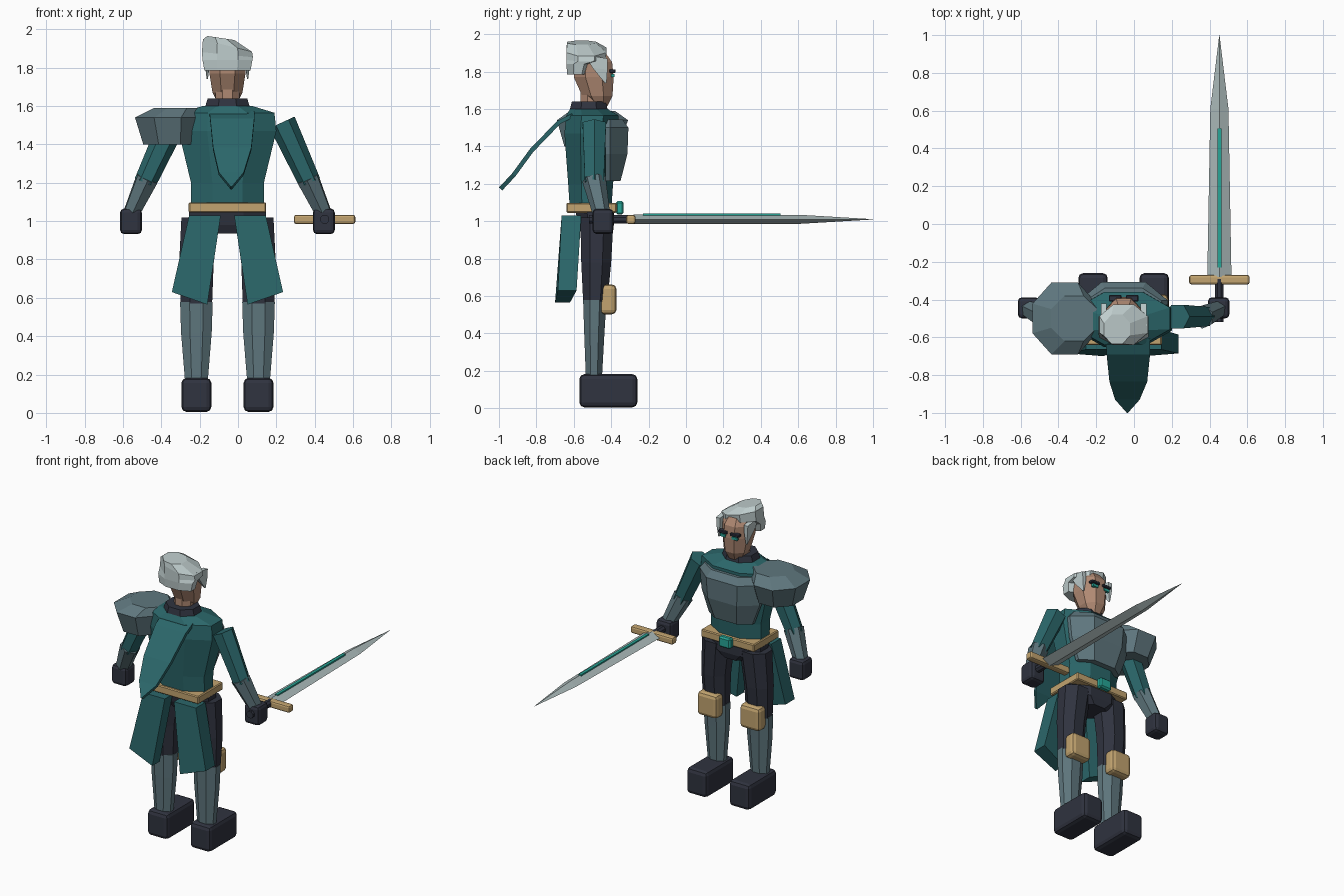
import bpy, bmesh, math
from mathutils import Vector

if "Cube" in bpy.data.objects:
    bpy.data.objects.remove(bpy.data.objects["Cube"])

CX = -0.055  # body centre line

def material(name, rgb):
    m = bpy.data.materials.new(name)
    m.diffuse_color = (*rgb, 1)
    m.use_nodes = True
    m.node_tree.nodes["Principled BSDF"].inputs["Base Color"].default_value = m.diffuse_color
    return m

TEAL = material("teal_cloth", (0.024, 0.135, 0.145))
STEEL = material("grey_steel", (0.115, 0.185, 0.21))
DARK = material("dark_leather", (0.029, 0.033, 0.05))
GOLD = material("gold", (0.54, 0.37, 0.16))
BLADE = material("pale_blade", (0.40, 0.48, 0.48))
HAIR = material("silver_hair", (0.52, 0.61, 0.61))
SKIN = material("skin", (0.43, 0.25, 0.17))
GLOW = material("bright_teal", (0.02, 0.38, 0.31))

def finish(name, bm, mat):
    bmesh.ops.remove_doubles(bm, verts=bm.verts, dist=0.0005)
    bmesh.ops.recalc_face_normals(bm, faces=bm.faces)
    me = bpy.data.meshes.new(name)
    bm.to_mesh(me)
    bm.free()
    me.materials.append(mat)
    ob = bpy.data.objects.new(name, me)
    bpy.context.collection.objects.link(ob)
    return ob

def loft(name, rings, mat):
    """Skin a closed solid through rings of equal point count."""
    bm = bmesh.new()
    vs = [[bm.verts.new(p) for p in r] for r in rings]
    n = len(vs[0])
    for a, b in zip(vs, vs[1:]):
        for i in range(n):
            j = (i + 1) % n
            bm.faces.new((a[i], a[j], b[j], b[i]))
    bm.faces.new(vs[0])
    bm.faces.new(vs[-1])
    return finish(name, bm, mat)

def ring(z, rx, y0, y1, cx=CX, n=8, tilt=0.0):
    """Horizontal polygon, half width rx, reaching from y0 to y1."""
    k = 1 / math.cos(math.pi / n)
    pts = []
    for i in range(n):
        a = (i + 0.5) * 2 * math.pi / n
        dx = rx * k * math.cos(a)
        pts.append((cx + dx, (y0 + y1) / 2 + (y1 - y0) / 2 * k * math.sin(a), z - tilt * dx))
    return pts

def limb(name, p0, p1, r0, r1, mat, n=6):
    p0, p1 = Vector(p0), Vector(p1)
    q = (p1 - p0).to_track_quat('Z', 'Y')
    def circle(p, r):
        return [p + q @ Vector((r * math.cos(t), r * math.sin(t), 0))
                for t in [(i + 0.5) * 2 * math.pi / n for i in range(n)]]
    return loft(name, [circle(p0, r0), circle(p1, r1)], mat)

def box(name, lo, hi, mat, bevel=0.0, seg=2):
    bm = bmesh.new()
    bmesh.ops.create_cube(bm, size=1)
    for v in bm.verts:
        v.co = [(l + h) / 2 + c * (h - l) for l, h, c in zip(lo, hi, v.co)]
    if bevel:
        bmesh.ops.bevel(bm, geom=bm.edges[:], offset=bevel, segments=seg, profile=0.5, affect='EDGES')
    return finish(name, bm, mat)

# Torso, pelvis, collar, belt
loft("tunic", [ring(1.05, .19, -.62, -.40), ring(1.2, .19, -.63, -.39), ring(1.47, .255, -.65, -.36),
               ring(1.565, .245, -.64, -.36), ring(1.60, .13, -.62, -.42)], TEAL)
loft("pelvis", [ring(.935, .10, -.56, -.40), ring(.98, .20, -.58, -.385), ring(1.06, .20, -.59, -.385)], DARK)
loft("collar", [ring(1.565, .118, -.62, -.42), ring(1.60, .115, -.62, -.42), ring(1.64, .103, -.61, -.43)], DARK)
box("belt", (CX - .202, -.64, 1.045), (CX + .202, -.37, 1.098), GOLD, .006, 1)
box("buckle", (CX - .045, -.375, 1.035), (CX + .045, -.333, 1.107), GLOW, .01, 1)

# Breastplate: faceted front shell
def plate(z, w, yf):
    return [(CX - w, -.43, z), (CX - w, -.405, z), (CX - w * .5, yf, z),
            (CX + w * .5, yf, z), (CX + w, -.405, z), (CX + w, -.43, z)]
loft("breastplate", [plate(1.215, .165, -.35), plate(1.36, .22, -.313),
                     plate(1.50, .235, -.308), plate(1.545, .20, -.34)], STEEL)

# Short flying cape
cape = [(-.15, .085, -.61, 1.575), (-.145, .085, -.69, 1.535), (-.13, .07, -.835, 1.385),
        (-.10, .03, -.93, 1.255), (-.038, -.032, -1.0, 1.18)]
loft("cape", [[(a, y, z), (b, y, z), (b, y + .018, z - .015), (a, y + .018, z - .015)]
              for a, b, y, z in cape], TEAL)

# Head and neck
limb("neck", (CX, -.50, 1.58), (CX, -.50, 1.69), .068, .068, SKIN, 8)
loft("head", [ring(1.615, .05, -.50, -.42), ring(1.67, .078, -.555, -.393), ring(1.77, .094, -.60, -.387),
              ring(1.85, .095, -.60, -.395), ring(1.90, .07, -.58, -.43)], SKIN)
loft("hair", [ring(1.785, .12, -.635, -.525), ring(1.84, .13, -.64, -.505), ring(1.868, .133, -.64, -.43, tilt=.1),
              ring(1.915, .128, -.64, -.425, tilt=.25), ring(1.955, .07, -.635, -.48, CX - .035, tilt=.15)], HAIR)
for s in (-1, 1):
    x = CX + s * .105
    # Temple lock, eye and brow
    loft("temple_lock", [[(x - .015, -.54, 1.89), (x + .015, -.54, 1.89), (x + .015, -.42, 1.87), (x - .015, -.42, 1.87)],
                         [(x - .012, -.50, 1.82), (x + .012, -.50, 1.82), (x + .012, -.42, 1.81), (x - .012, -.42, 1.81)],
                         [(x - .003, -.435, 1.74), (x + .003, -.435, 1.74), (x + .003, -.425, 1.74), (x - .003, -.425, 1.74)]], HAIR)
    e = CX + s * .045
    box("brow", (e - .033, -.41, 1.793), (e + .033, -.376, 1.812), DARK, .004, 1)
    box("eye", (e - .02, -.40, 1.770), (e + .02, -.381, 1.788), GLOW)

# Limbs, mirrored about the centre line
for s in (-1, 1):
    def P(dx, y, z):
        return (CX + s * dx, y, z)
    def mbox(name, dx, hx, ys, zs, mat, bevel):
        c = CX + s * dx
        return box(name, (c - hx, ys[0], zs[0]), (c + hx, ys[1], zs[1]), mat, bevel)
    limb("upper_arm", P(.285, -.49, 1.515), P(.43, -.49, 1.20), .072, .058, TEAL)
    limb("forearm_guard", P(.418, -.492, 1.225), P(.502, -.452, 1.04), .064, .046, STEEL)
    mbox("fist", .503, .057, (-.50, -.388), (.932, 1.066), DARK, .022)
    c = CX + s * .162
    loft("thigh", [ring(.57, .082, -.55, -.42, c), ring(.78, .09, -.56, -.40, c),
                   ring(1.02, .10, -.565, -.387, CX + s * .14)], DARK)
    loft("greave", [ring(.15, .058, -.535, -.45, c), ring(.42, .08, -.545, -.435, c),
                    ring(.578, .085, -.55, -.425, c)], STEEL)
    mbox("knee_pad", .162, .075, (-.46, -.372), (.502, .662), GOLD, .024)
    mbox("boot", .162, .078, (-.57, -.26), (.005, .182), DARK, .026)
    # Coat tail hanging behind the hip
    loft("coat_tail", [[P(.20, -.665, 1.03), P(.035, -.665, 1.03), P(.035, -.58, 1.03), P(.20, -.56, 1.03)],
                       [P(.29, -.685, .63), P(.105, -.70, .565), P(.105, -.62, .565), P(.29, -.585, .63)]], TEAL)

# Single shoulder guard
loft("shoulder_guard", [ring(1.40, .137, -.65, -.36, -.357), ring(1.54, .17, -.69, -.31, -.367),
                        ring(1.59, .122, -.62, -.38, -.317)], STEEL)

# Sword pointing forward
SX, SZ = .452, 1.01
def diamond(y, w, h):
    return [(SX - w, y, SZ), (SX, y, SZ + h), (SX + w, y, SZ), (SX, y, SZ - h)]
loft("blade", [diamond(-.28, .064, .026), diamond(.61, .048, .024), diamond(1.0, .0008, .0008)], BLADE)
box("fuller", (SX - .01, -.23, SZ + .015), (SX + .01, .505, SZ + .03), GLOW)
box("crossguard", (.292, -.32, .985), (.612, -.27, 1.033), GOLD, .012)
limb("grip", (SX, -.518, SZ), (SX, -.29, SZ), .025, .025, DARK, 8)
